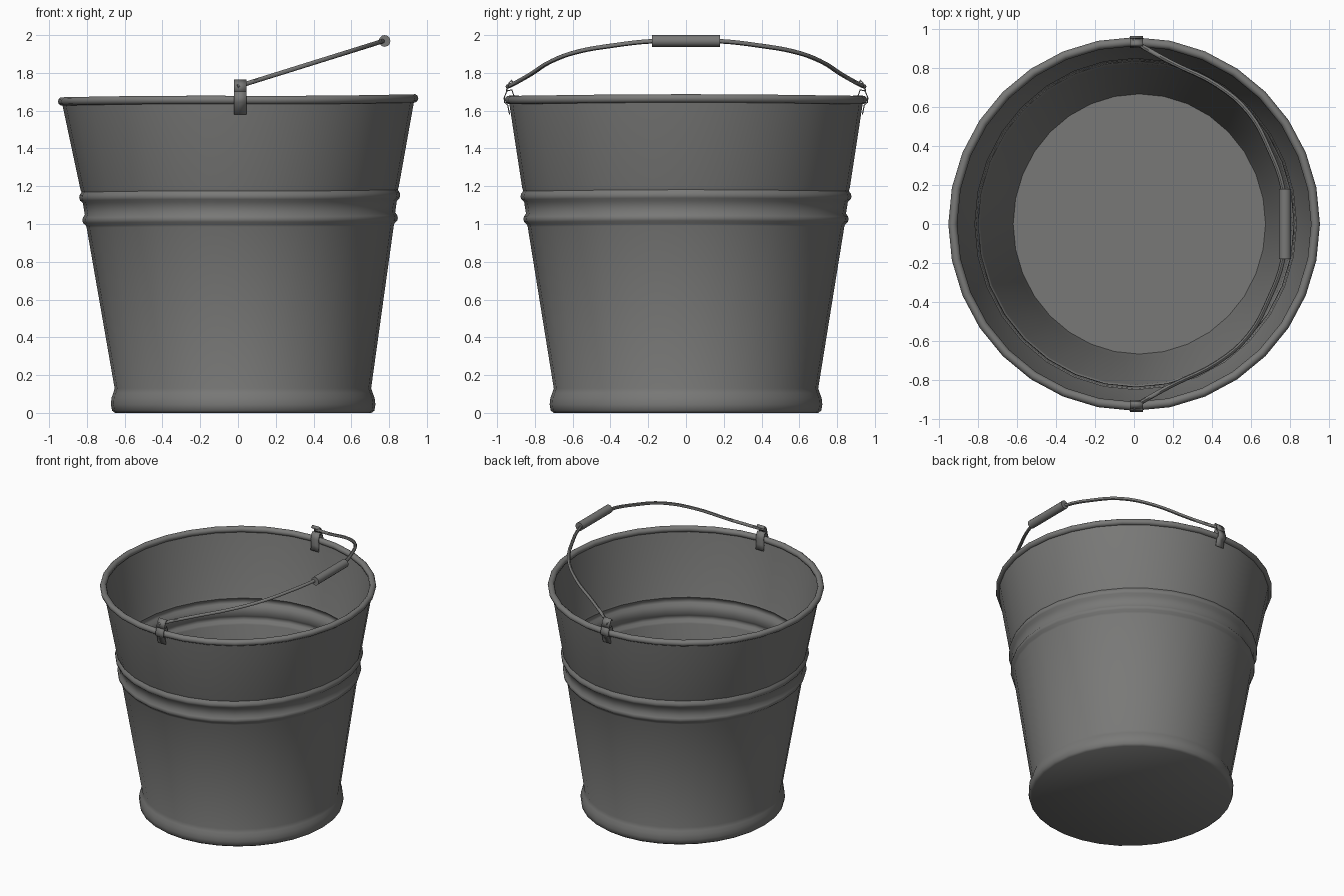
import bpy, bmesh, math

if "Cube" in bpy.data.objects:
    bpy.data.objects.remove(bpy.data.objects["Cube"])

SEG = 32
steel = bpy.data.materials.new("galvanised grey")
steel.diffuse_color = (0.19, 0.19, 0.185, 1)
steel.use_nodes = True
steel.node_tree.nodes["Principled BSDF"].inputs["Base Color"].default_value = steel.diffuse_color


def finish(ob, angle=45):
    """Give an object its colour and smooth shading."""
    ob.data.materials.clear()
    ob.data.materials.append(steel)
    bpy.ops.object.select_all(action='DESELECT')
    ob.select_set(True)
    bpy.context.view_layer.objects.active = ob
    bpy.ops.object.shade_smooth_by_angle(angle=math.radians(angle))


def mesh_object(name, bm):
    bmesh.ops.recalc_face_normals(bm, faces=bm.faces)
    me = bpy.data.meshes.new(name)
    bm.to_mesh(me)
    bm.free()
    ob = bpy.data.objects.new(name, me)
    bpy.context.collection.objects.link(ob)
    return ob


def dent(x, y, z):
    """Slightly bent shape: flattened in x below the rim, base pushed to +x."""
    t = min(max((z - 1.15) / 0.5, 0), 1)
    sx = 0.97 + 0.025 * t
    cx = 0.028 * (1 - z / 1.7)
    tilt = min(z, 1) * (0.010 * x - 0.004 * math.sin(3 * x))
    return (x * sx + cx, y, z + tilt)


def lathe(name, profile, closed=False):
    bm = bmesh.new()
    rings = []
    for r, z in profile:
        if r == 0:
            rings.append([bm.verts.new(dent(0, 0, z))])
            continue
        rings.append([bm.verts.new(dent(r * math.cos(a), r * math.sin(a), z))
                      for a in (2 * math.pi * i / SEG for i in range(SEG))])
    pairs = list(zip(rings, rings[1:]))
    if closed:
        pairs.append((rings[-1], rings[0]))
    for a, b in pairs:
        for i in range(SEG):
            j = (i + 1) % SEG
            if len(a) == 1:
                bm.faces.new((a[0], b[i], b[j]))
            elif len(b) == 1:
                bm.faces.new((a[i], b[0], a[j]))
            else:
                bm.faces.new((a[i], b[i], b[j], a[j]))
    ob = mesh_object(name, bm)
    finish(ob)
    return ob


# Bucket body: tapered wall with two pressed beads, repeated as inner skin
wall = [(0.700, 0.13), (0.838, 0.985)]
for zc, r in ((1.025, 0.845), (1.145, 0.860)):
    wall += [(r - 0.003, zc - 0.028), (r + 0.012, zc - 0.014), (r + 0.016, zc),
             (r + 0.013, zc + 0.014), (r + 0.002, zc + 0.03)]
wall += [(0.867, 1.19), (0.936, 1.64)]
foot = [(0, 0.0), (0.700, 0.0), (0.716, 0.012), (0.722, 0.045),
        (0.718, 0.08), (0.708, 0.105)]
inner = [(r - 0.012, z) for r, z in reversed(wall)]
lathe("bucket_body", foot + wall + inner + [(0.668, 0.035), (0, 0.03)])

# Rolled rim
rim = [(0.936 + 0.023 * math.cos(a), 1.657 + 0.023 * math.sin(a))
       for a in (2 * math.pi * k / 10 for k in range(10))]
lathe("rolled_rim", rim, closed=True)


# Handle ears: strip folded over the rim with an upright tab
def strip(name, path, x0, x1, thick):
    bm = bmesh.new()
    rows = [[bm.verts.new((x, y, z)) for x in (x0, x1)] for y, z in path]
    for a, b in zip(rows, rows[1:]):
        bm.faces.new((a[0], a[1], b[1], b[0]))
    ob = mesh_object(name, bm)
    mod = ob.modifiers.new("thickness", 'SOLIDIFY')
    mod.thickness = thick
    mod.offset = 0
    finish(ob, 30)
    return ob


for s, side in ((-1, "front"), (1, "back")):
    fold = [(0.934, 1.58), (0.944, 1.63), (0.962, 1.645), (0.962, 1.67),
            (0.948, 1.705), (0.922, 1.71), (0.908, 1.67), (0.912, 1.62), (0.906, 1.58)]
    strip(side + "_ear", [(s * y, z) for y, z in fold], -0.02, 0.045, 0.006)
    tab = [(0.95, 1.70), (0.944, 1.735), (0.925, 1.76), (0.912, 1.745)]
    strip(side + "_ear_tab", [(s * y, z) for y, z in tab], -0.02, 0.045, 0.008)


# Wire handle, leaning to +x in one tilted plane
def tube(name, pts, radius):
    cu = bpy.data.curves.new(name, 'CURVE')
    cu.dimensions = '3D'
    cu.bevel_depth = radius
    cu.bevel_resolution = 2
    cu.resolution_u = 4
    cu.use_fill_caps = True
    sp = cu.splines.new('BEZIER')
    sp.bezier_points.add(len(pts) - 1)
    for bp, p in zip(sp.bezier_points, pts):
        bp.co = p
        bp.handle_left_type = bp.handle_right_type = 'AUTO'
    ob = bpy.data.objects.new(name, cu)
    bpy.context.collection.objects.link(ob)
    bpy.ops.object.select_all(action='DESELECT')
    ob.select_set(True)
    bpy.context.view_layer.objects.active = ob
    bpy.ops.object.convert(target='MESH')
    ob = bpy.context.view_layer.objects.active
    finish(ob)
    return ob


half = [(-0.005, 0.945), (0.03, 0.92), (0.09, 0.885), (0.20, 0.825), (0.43, 0.71),
        (0.59, 0.57), (0.695, 0.38), (0.765, 0.18)]
half = [(x, y, 1.735 + 0.312 * (x - 0.02)) for x, y in half]
path = half + [(0.778, 0, 1.968)] + [(x, -y, z) for x, y, z in reversed(half)]
tube("wire_handle", path, 0.012)

# Hand grip
bpy.ops.mesh.primitive_cylinder_add(vertices=12, radius=0.031, depth=0.36,
                                    location=(0.776, 0, 1.969),
                                    rotation=(math.pi / 2, 0, 0))
grip = bpy.context.object
grip.name = "hand_grip"
finish(grip)
